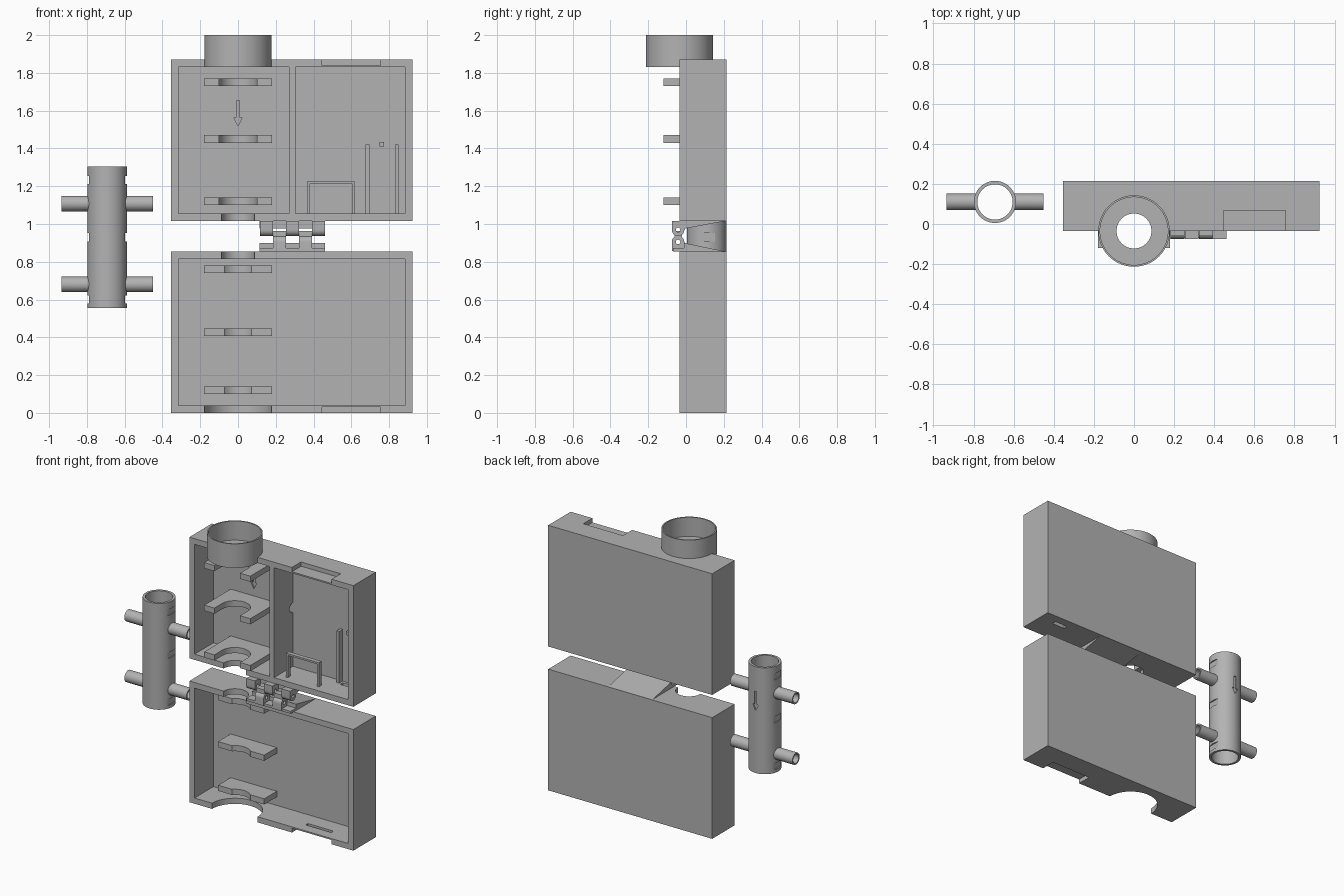
import bpy, bmesh, math
from mathutils import Matrix, Vector

old = bpy.data.objects.get("Cube")
if old:
    bpy.data.objects.remove(old, do_unlink=True)

grey = bpy.data.materials.new("plain_grey")
grey.use_nodes = True
COLOR = (0.45, 0.45, 0.45, 1)
grey.diffuse_color = COLOR
grey.node_tree.nodes["Principled BSDF"].inputs["Base Color"].default_value = COLOR

FRONT, BACK, WALL = -0.035, 0.215, 0.04
INNER = BACK - WALL
LEFT, RIGHT = -0.355, 0.925


def finish(name, bm, smooth=False):
    bmesh.ops.recalc_face_normals(bm, faces=bm.faces)
    mesh = bpy.data.meshes.new(name)
    bm.to_mesh(mesh)
    bm.free()
    mesh.materials.append(grey)
    ob = bpy.data.objects.new(name, mesh)
    bpy.context.collection.objects.link(ob)
    if smooth:
        shade(ob)
    return ob


def shade(ob):
    bpy.ops.object.select_all(action='DESELECT')
    ob.select_set(True)
    bpy.context.view_layer.objects.active = ob
    bpy.ops.object.shade_smooth_by_angle(angle=math.radians(30))


def box(name, x, y, z):
    bm = bmesh.new()
    size = [b - a for a, b in (x, y, z)]
    mid = [(a + b) / 2 for a, b in (x, y, z)]
    bmesh.ops.create_cube(bm, size=1, matrix=Matrix.Translation(mid) @ Matrix.Diagonal((*size, 1)))
    return finish(name, bm)


def cylinder(name, center, radius, length, axis='Z', segments=64):
    bm = bmesh.new()
    turn = {'Z': Matrix(), 'X': Matrix.Rotation(math.pi / 2, 4, 'Y')}[axis]
    bmesh.ops.create_cone(bm, cap_ends=True, segments=segments, radius1=radius, radius2=radius,
                          depth=length, matrix=Matrix.Translation(center) @ turn)
    return finish(name, bm, True)


def prism(name, points, vector):
    bm = bmesh.new()
    face = bm.faces.new([bm.verts.new(p) for p in points])
    out = bmesh.ops.extrude_face_region(bm, geom=[face])
    verts = [g for g in out["geom"] if isinstance(g, bmesh.types.BMVert)]
    bmesh.ops.translate(bm, verts=verts, vec=Vector(vector))
    return finish(name, bm)


def combine(ob, other, operation='DIFFERENCE'):
    """Apply a boolean and remove the helper object."""
    mod = ob.modifiers.new("boolean", 'BOOLEAN')
    mod.operation, mod.solver, mod.object = operation, 'EXACT', other
    bpy.context.view_layer.update()
    graph = bpy.context.evaluated_depsgraph_get()
    mesh = bpy.data.meshes.new_from_object(ob.evaluated_get(graph))
    ob.modifiers.clear()
    ob.data = mesh
    bpy.data.objects.remove(other, do_unlink=True)


def arrow(x, y, top, depth):
    outline = [(-.009, 0), (.009, 0), (.009, -.09), (.023, -.09), (0, -.135), (-.023, -.09), (-.009, -.09)]
    return prism("arrow_cutter", [(x + a, y, top + b) for a, b in outline], (0, depth, 0))


def case(name, low, high):
    shell = box(name, (LEFT, RIGHT), (FRONT, BACK), (low, high))
    combine(shell, box("cavity", (LEFT + WALL, RIGHT - WALL), (FRONT - .1, INNER),
                       (low + WALL, high - WALL)))
    return shell


# Upper case with divider, port and cut-outs
upper = case("upper_case", 1.015, 1.87)
combine(upper, cylinder("socket_cut", (0, FRONT, 1.86), .174, .1))
combine(upper, cylinder("lower_hole", (0, FRONT, 1.03), .087, .1))
combine(upper, box("latch_recess", (.445, .755), (FRONT - .1, .067), (1.84, 1.95)))
combine(upper, box("port_slot", (.71, .81), (.125, .155), (.95, 1.1)))
combine(upper, arrow(0, INNER - .02, 1.655, .03))
divider = box("divider", (.27, .305), (FRONT, INNER), (1.055, 1.83))
combine(divider, cylinder("wire_hole", (.287, INNER, 1.47), .035, .1, 'X', 32))

# Lower case
lower = case("lower_case", 0, .855)
combine(lower, cylinder("socket_cut", (0, FRONT, .02), .178, .1))
combine(lower, cylinder("upper_hole", (0, FRONT, .84), .087, .1))
combine(lower, box("latch_recess", (.445, .755), (FRONT - .1, .067), (-.1, .03)))
combine(lower, box("latch_slot", (.5, .7), (.04, .065), (-.1, .1)))

# Collar with a pierced floor
collar = cylinder("collar", (0, FRONT, 1.915), .178, .17)
combine(collar, cylinder("collar_bore", (0, FRONT, 1.965), .169, .2))
combine(collar, cylinder("collar_hole", (0, FRONT, 1.85), .087, .2))
shade(collar)

# Cradle brackets: deep forks above, shallow saddles below
for z in (1.75, 1.45, 1.12):
    fork = box("fork_bracket", (-.18, .18), (-.12, INNER), (z - .02, z + .02))
    combine(fork, cylinder("fork_round", (0, FRONT, z), .1, .1))
    combine(fork, box("fork_mouth", (-.1, .1), (-.2, FRONT), (z - .1, z + .1)))
for z in (.76, .428, .12):
    saddle = box("saddle_bracket", (-.18, .18), (FRONT + .07, INNER), (z - .02, z + .02))
    combine(saddle, cylinder("saddle_round", (0, FRONT, z), .1, .1))

# Small holders in the right compartment
holder = box("battery_holder", (.365, .62), (.015, .045), (1.05, 1.225))
combine(holder, box("holder_gap", (.378, .607), (-.1, .1), (1, 1.212)))
for x in (.685, .84):
    box("board_rail", (x - .01, x + .01), (.135, INNER), (1.05, 1.42))
box("board_peg", (.748, .772), (.135, INNER), (1.41, 1.435))

# Hinge with wedge supports on both cases
def knuckle(name, x, z, edge):
    barrel = cylinder(name, (x, -.042, z), .033, .068, 'X', 32)
    low, high = sorted((z, edge))
    combine(barrel, box("leaf", (x - .034, x + .034), (-.075, -.005), (low, high)), 'UNION')
    combine(barrel, cylinder("pin_hole", (x, -.042, z), .012, .2, 'X', 24))
    shade(barrel)

for i in range(5):
    x = .15 + i * .069
    if i % 2 == 0:
        knuckle("upper_knuckle", x, .969, 1.015)
    else:
        knuckle("lower_knuckle", x, .905, .857)
        box("hinge_link", (x - .034, x + .034), (-.06, -.02), (.92, .962))
for name, base, tip in (("upper_wedge", 1.015, .975), ("lower_wedge", .855, .9)):
    prism(name, [(.115, -.01, base), (.115, -.01, tip), (.115, .205, base)], (.345, 0, 0))
box("lower_hinge_base", (.115, .46), (-.07, -.01), (.855, .872))

# Separate tube with side pipes
TX, TY = -.693, .11
tube = cylinder("tube", (TX, TY, .93), .105, .75)
for z in (1.108, .68):
    pipe = cylinder("side_pipe", (TX, TY, z), .041, .485, 'X', 40)
    combine(pipe, cylinder("pipe_bore", (TX, TY, z), .031, .6, 'X', 40))
    combine(pipe, cylinder("tube_space", (TX, TY, z), .095, .2))
    shade(pipe)
    combine(tube, cylinder("pipe_opening", (TX, TY, z), .031, .6, 'X', 40))
combine(tube, cylinder("tube_bore", (TX, TY, .93), .088, 1))
for z in (1.233, .93, .6):
    for side in (-1, 1):
        a, b = sorted((TX + side * .096, TX + side * .15))
        combine(tube, box("bracket_groove", (a, b), (TY - .2, TY + .2), (z - .022, z + .022)))
combine(tube, arrow(TX, TY + .096, 1.13, .05))
shade(tube)
